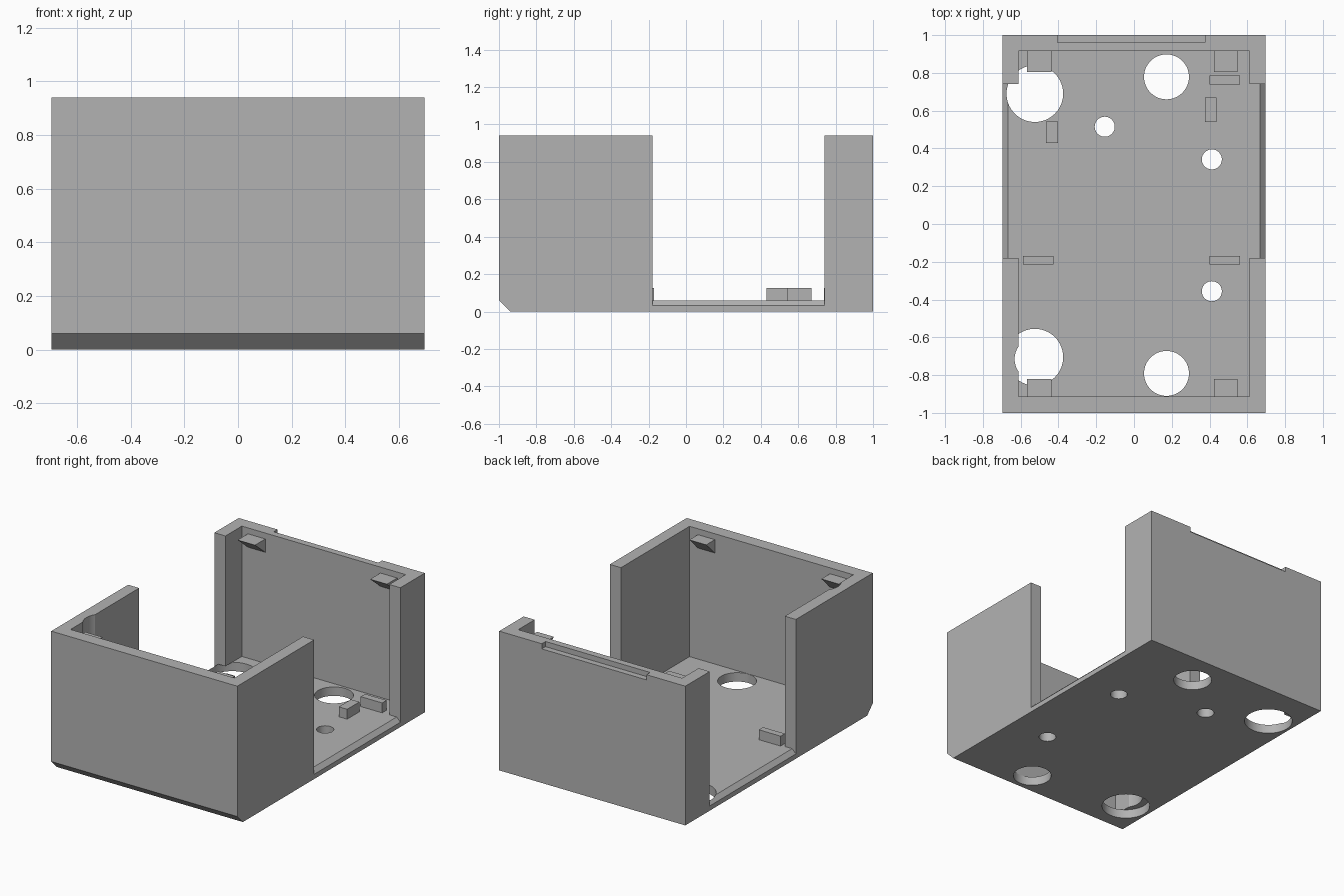
import bpy
import bmesh
from mathutils import Vector

cube = bpy.data.objects.get("Cube")
if cube:
    bpy.data.objects.remove(cube, do_unlink=True)

# Overall dimensions
HALF_X, HALF_Y, HEIGHT = 0.695, 1.0, 0.94
FLOOR = 0.06
IN_X, IN_FRONT, IN_BACK = 0.612, -0.912, 0.915
OPEN_FRONT, OPEN_BACK = -0.18, 0.74

grey = bpy.data.materials.new("plain grey")
grey.use_nodes = True
grey.diffuse_color = (0.45, 0.45, 0.45, 1)
grey.node_tree.nodes["Principled BSDF"].inputs["Base Color"].default_value = grey.diffuse_color


def finish(name, bm):
    bmesh.ops.recalc_face_normals(bm, faces=bm.faces[:])
    mesh = bpy.data.meshes.new(name)
    bm.to_mesh(mesh)
    bm.free()
    mesh.materials.append(grey)
    obj = bpy.data.objects.new(name, mesh)
    bpy.context.collection.objects.link(obj)
    return obj


def prism(name, profile, axis, start, end):
    """Extrude a closed profile along x or y; the profile is (other axis, z)."""
    bm = bmesh.new()
    place = (lambda a, z: (start, a, z)) if axis == "x" else (lambda a, z: (a, start, z))
    face = bm.faces.new([bm.verts.new(place(a, z)) for a, z in profile])
    moved = bmesh.ops.extrude_face_region(bm, geom=[face])["geom"]
    step = end - start
    bmesh.ops.translate(bm, verts=[v for v in moved if isinstance(v, bmesh.types.BMVert)],
                        vec=Vector((step, 0, 0) if axis == "x" else (0, step, 0)))
    return finish(name, bm)


def box(name, x0, x1, y0, y1, z0, z1):
    return prism(name, [(y0, z0), (y1, z0), (y1, z1), (y0, z1)], "x", x0, x1)


def cylinder(name, x, y, radius, z0, z1):
    bm = bmesh.new()
    bmesh.ops.create_cone(bm, cap_ends=True, segments=64, radius1=radius,
                          radius2=radius, depth=z1 - z0)
    bmesh.ops.translate(bm, verts=bm.verts[:], vec=(x, y, (z0 + z1) / 2))
    return finish(name, bm)


def cut(target, cutter):
    cutter.hide_render = True
    mod = target.modifiers.new("cut", "BOOLEAN")
    mod.operation, mod.solver, mod.object = "DIFFERENCE", "EXACT", cutter
    bpy.context.view_layer.objects.active = target
    bpy.ops.object.modifier_apply(modifier=mod.name)
    bpy.data.objects.remove(cutter, do_unlink=True)


# Case body with a bevelled lower front edge
case = prism("case_body", [(-HALF_Y, FLOOR), (-HALF_Y + 0.06, 0), (HALF_Y, 0),
                           (HALF_Y, HEIGHT), (-HALF_Y, HEIGHT)], "x", -HALF_X, HALF_X)
cut(case, box("cavity", -IN_X, IN_X, IN_FRONT, IN_BACK, FLOOR, 1.2))

# Side openings with a bevelled sill
for side in (-1, 1):
    sill = [(0.5, FLOOR), (0.667, FLOOR), (0.747, -0.02), (0.747, 1.2), (0.5, 1.2)]
    cut(case, prism("side_opening", [(side * x, z) for x, z in sill], "y", OPEN_FRONT, OPEN_BACK))

# Shallow notch along the outer top edge of the back wall
cut(case, box("back_notch", -0.405, 0.377, 0.96, 1.1, HEIGHT - 0.035, 1.2))

# Round holes through the floor
for x, y, radius in [(-0.525, 0.69, 0.15), (-0.525, -0.705, 0.15),
                     (0.172, 0.779, 0.119), (0.172, -0.791, 0.119),
                     (-0.155, 0.515, 0.053), (0.412, 0.342, 0.053), (0.412, -0.356, 0.053)]:
    cut(case, cylinder("floor_hole", x, y, radius, -0.1, FLOOR))

# Upright groove in the right wall above the front hole
cut(case, cylinder("wall_groove", -0.515, -0.715, 0.117, 0.03, 1.2))

bpy.ops.object.select_all(action="DESELECT")
case.select_set(True)
bpy.context.view_layer.objects.active = case
bpy.ops.object.shade_smooth_by_angle(angle=0.52)

# Snap wedges near the top of the front and back walls
for label, wall, tip in [("front", IN_FRONT, -0.82), ("back", IN_BACK, 0.805)]:
    root = wall + (0.02 if wall > 0 else -0.02)
    profile = [(root, 0.9), (tip, 0.9), (wall, 0.81), (root, 0.81)]
    for side, x0, x1 in [("right", -0.567, -0.437), ("left", 0.423, 0.549)]:
        prism(f"{label}_{side}_wedge", profile, "x", x0, x1)

# Locating blocks on the floor
for name, x0, x1, y0, y1 in [("back_left_stop", 0.4, 0.56, 0.738, 0.785),
                             ("left_stop", 0.375, 0.437, 0.54, 0.67),
                             ("right_stop", -0.465, -0.403, 0.43, 0.543),
                             ("middle_right_stop", -0.588, -0.425, -0.215, -0.17),
                             ("middle_left_stop", 0.4, 0.56, -0.215, -0.17)]:
    box(name, x0, x1, y0, y1, FLOOR - 0.01, 0.127)
